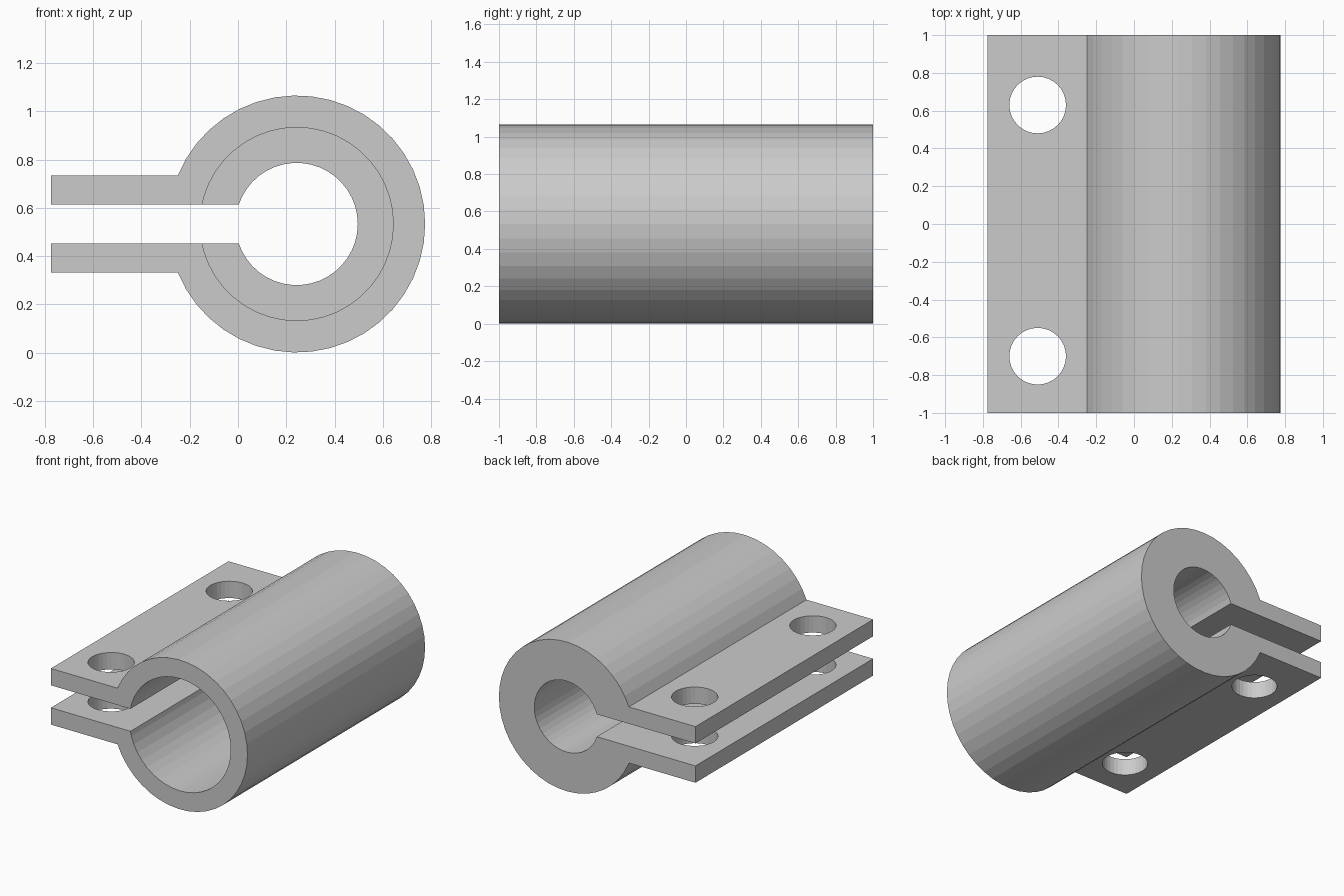
import bpy, bmesh
from math import sin, cos, asin, pi
from mathutils import Matrix

if "Cube" in bpy.data.objects:
    bpy.data.objects.remove(bpy.data.objects["Cube"])

CX, CZ = 0.243, 0.533          # bore axis
R_OUT, R_BIG, R_SMALL = 0.532, 0.40, 0.253
SLOT, FLANGE = 0.08, 0.20      # half heights of slot and flanges
X_TIP = -0.775
STEP_Y = 0.0                   # depth where the bore narrows


def arc(r, half_height, n):
    """Points around the ring, from the lower opening to the upper one."""
    a = pi - asin(half_height / r)
    return [(CX + r * cos(t), CZ + r * sin(t))
            for t in (-a + 2 * a * i / n for i in range(n + 1))]


def make_object(name, bm):
    bmesh.ops.recalc_face_normals(bm, faces=bm.faces)
    mesh = bpy.data.meshes.new(name)
    bm.to_mesh(mesh)
    bm.free()
    obj = bpy.data.objects.new(name, mesh)
    bpy.context.collection.objects.link(obj)
    return obj


def cut_cylinder(target, name, r, length, loc, axis, n):
    bm = bmesh.new()
    rot = Matrix.Rotation(pi / 2, 4, 'X') if axis == 'Y' else Matrix()
    bmesh.ops.create_cone(bm, cap_ends=True, segments=n, radius1=r, radius2=r,
                          depth=length, matrix=Matrix.Translation(loc) @ rot)
    cutter = make_object(name, bm)
    cutter.hide_render = True
    cutter.hide_set(True)
    mod = target.modifiers.new(name, 'BOOLEAN')
    mod.operation = 'DIFFERENCE'
    mod.solver = 'EXACT'
    mod.object = cutter


# Split clamp body: ring with two flanges, extruded along y
profile = [(X_TIP, CZ - FLANGE)] + arc(R_OUT, FLANGE, 38)
profile += [(X_TIP, CZ + FLANGE), (X_TIP, CZ + SLOT)]
profile += arc(R_SMALL, SLOT, 38)[::-1] + [(X_TIP, CZ - SLOT)]
bm = bmesh.new()
face = bm.faces.new([bm.verts.new((x, -1, z)) for x, z in profile])
ext = bmesh.ops.extrude_face_region(bm, geom=[face], use_keep_orig=True)
bmesh.ops.translate(bm, vec=(0, 2, 0),
                    verts=[g for g in ext["geom"] if isinstance(g, bmesh.types.BMVert)])
clamp = make_object("split_clamp", bm)

# Wider bore from the front
length = STEP_Y + 1.2
cut_cylinder(clamp, "front_bore_cutter", R_BIG, length,
             (CX, STEP_Y - length / 2, CZ), 'Y', 44)

# Bolt holes through both flanges
for label, y in (("front", -0.70), ("back", 0.63)):
    cut_cylinder(clamp, label + "_bolt_hole_cutter", 0.15, 1.0, (-0.51, y, CZ), 'Z', 32)
